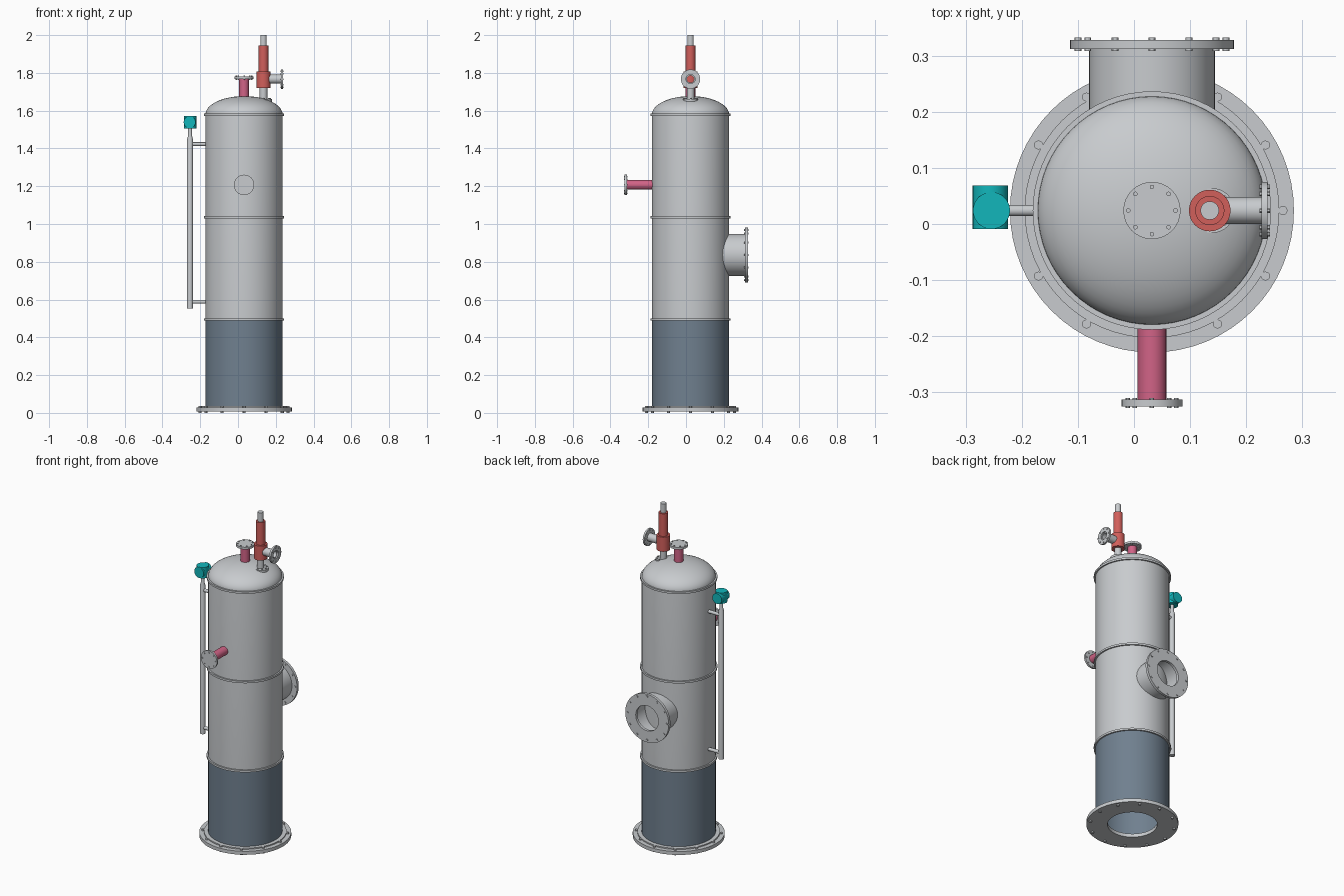
import bpy, bmesh, math
from mathutils import Vector, Matrix

if "Cube" in bpy.data.objects:
    bpy.data.objects.remove(bpy.data.objects["Cube"])

CX, CY = 0.032, 0.024          # vessel axis
UP, RIGHT, LEFT, FRONT, BACK = (Vector(v) for v in
    ((0, 0, 1), (1, 0, 0), (-1, 0, 0), (0, -1, 0), (0, 1, 0)))


def material(name, rgb):
    m = bpy.data.materials.new(name)
    m.diffuse_color = (*rgb, 1)
    m.use_nodes = True
    m.node_tree.nodes["Principled BSDF"].inputs["Base Color"].default_value = m.diffuse_color
    return m


GREY = material("light_grey", (0.58, 0.60, 0.62))
SLATE = material("slate_blue", (0.162, 0.216, 0.275))
PINK = material("rose_pink", (0.64, 0.125, 0.24))
RED = material("valve_red", (0.64, 0.115, 0.105))
TEAL = material("teal", (0.006, 0.47, 0.50))


def finish(name, bm, mat, origin, axis):
    """Turn local z to the axis, move to the origin and shade."""
    bmesh.ops.remove_doubles(bm, verts=bm.verts, dist=1e-5)
    bmesh.ops.recalc_face_normals(bm, faces=bm.faces)
    rot = UP.rotation_difference(axis).to_matrix().to_4x4()
    bm.transform(Matrix.Translation(origin) @ rot)
    me = bpy.data.meshes.new(name)
    bm.to_mesh(me)
    bm.free()
    me.materials.append(mat)
    ob = bpy.data.objects.new(name, me)
    bpy.context.collection.objects.link(ob)
    bpy.ops.object.select_all(action='DESELECT')
    bpy.context.view_layer.objects.active = ob
    ob.select_set(True)
    bpy.ops.object.shade_smooth_by_angle(angle=math.radians(30))
    return ob


def lathe(name, profile, mat, origin=(CX, CY, 0), axis=UP, seg=48, ring=False):
    """Revolve (radius, height) points; ring closes the profile on itself."""
    bm = bmesh.new()
    rows = []
    for r, h in profile:
        rows.append([bm.verts.new((r * math.cos(2 * math.pi * i / seg),
                                   r * math.sin(2 * math.pi * i / seg), h))
                     for i in range(seg)])
    pairs = list(zip(rows, rows[1:]))
    if ring:
        pairs.append((rows[-1], rows[0]))
    for a, b in pairs:
        for i in range(seg):
            j = (i + 1) % seg
            bm.faces.new((a[i], a[j], b[j], b[i]))
    return finish(name, bm, mat, origin, axis)


def rod(name, r, h0, h1, mat, origin=(CX, CY, 0), axis=UP, seg=32):
    return lathe(name, [(0, h0), (r, h0), (r, h1), (0, h1)], mat, origin, axis, seg)


def tube(name, r, inner, h0, h1, mat, origin=(CX, CY, 0), axis=UP, seg=48):
    return lathe(name, [(inner, h0), (r, h0), (r, h1), (inner, h1)],
                 mat, origin, axis, seg, ring=True)


def bolts(name, count, circle, r, h0, h1, origin=(CX, CY, 0), axis=UP):
    bm = bmesh.new()
    for i in range(count):
        a = 2 * math.pi * i / count
        pos = (circle * math.cos(a), circle * math.sin(a), (h0 + h1) / 2)
        bmesh.ops.create_cone(bm, cap_ends=True, segments=12, radius1=r, radius2=r,
                              depth=h1 - h0, matrix=Matrix.Translation(pos))
    return finish(name, bm, GREY, origin, axis)


# Base flange with raised face and bolts
tube("base_flange", 0.253, 0.137, 0.008, 0.029, GREY, seg=64)
tube("base_raised_face", 0.227, 0.19, 0.029, 0.036, GREY, seg=64)
bolts("base_bolts", 12, 0.2335, 0.008, 0.0, 0.037)

# Hollow skirt, vessel shell with domed head
tube("skirt", 0.204, 0.196, 0.029, 0.495, SLATE, seg=64)
STEPS = 14
dome = [(0.204 * math.cos(math.pi / 2 * i / STEPS),
         1.58 + 0.097 * math.sin(math.pi / 2 * i / STEPS)) for i in range(STEPS)]
lathe("vessel_shell", [(0, 0.495), (0.204, 0.495)] + dome + [(0, 1.677)], GREY, seg=64)
for label, z in (("lower", 0.495), ("middle", 1.036), ("upper", 1.579)):
    tube(label + "_seam_ring", 0.2125, 0.2, z - 0.006, z + 0.006, GREY, seg=64)

# Manway on the back
M = (CX, CY, 0.836)
tube("manway_neck", 0.112, 0.104, 0.165, 0.29, GREY, M, BACK)
tube("manway_flange", 0.146, 0.076, 0.288, 0.304, GREY, M, BACK, 64)
bolts("manway_bolts", 12, 0.132, 0.006, 0.284, 0.308, M, BACK)

# Front nozzle
N = (CX, CY, 1.207)
rod("front_nozzle_pipe", 0.0255, 0.19, 0.338, PINK, N, FRONT)
rod("front_nozzle_flange", 0.054, 0.337, 0.349, GREY, N, FRONT)
bolts("front_nozzle_bolts", 8, 0.043, 0.004, 0.334, 0.352, N, FRONT)

# Top nozzle
rod("top_nozzle_pipe", 0.0255, 1.65, 1.768, PINK)
rod("top_nozzle_flange", 0.051, 1.767, 1.78, GREY)
bolts("top_nozzle_bolts", 8, 0.042, 0.004, 1.763, 1.785)

# Relief valve
V = (0.135, CY, 0)
F = (0.139, CY, 0)
rod("valve_mount_flange", 0.040, 1.648, 1.663, GREY, F)
bolts("valve_mount_bolts", 8, 0.032, 0.004, 1.645, 1.668, F)
rod("valve_inlet_pipe", 0.020, 1.63, 1.725, GREY, V)
lathe("valve_body", [(0, 1.72), (0.037, 1.72), (0.037, 1.808), (0.026, 1.808),
                     (0.026, 1.945), (0, 1.945)], RED, V)
rod("valve_stem", 0.0165, 1.94, 2.0, GREY, V)

# Relief valve side outlet
S = (0.135, CY, 1.767)
tube("valve_outlet_pipe", 0.024, 0.019, 0.02, 0.095, GREY, S, RIGHT)
tube("valve_outlet_flange", 0.051, 0.024, 0.092, 0.103, GREY, S, RIGHT)
bolts("valve_outlet_bolts", 8, 0.042, 0.004, 0.089, 0.107, S, RIGHT)

# Level gauge on the left: standpipe, neck, branches
G = (-0.254, CY, 0)
lathe("gauge_standpipe", [(0, 0.552), (0.0155, 0.552), (0.0155, 1.45),
                          (0.010, 1.468), (0.010, 1.52), (0, 1.52)], GREY, G)
for label, z in (("lower", 0.588), ("upper", 1.423)):
    rod(label + "_gauge_branch", 0.010, 0, 0.09, GREY, (-0.254, CY, z), RIGHT, 24)

# Gauge head: upright drum crossed by a lying drum
rod("gauge_head_drum", 0.033, 1.506, 1.572, TEAL, G)
rod("gauge_head_cross_drum", 0.0315, -0.033, 0.045, TEAL, (-0.256, CY, 1.539), BACK)
